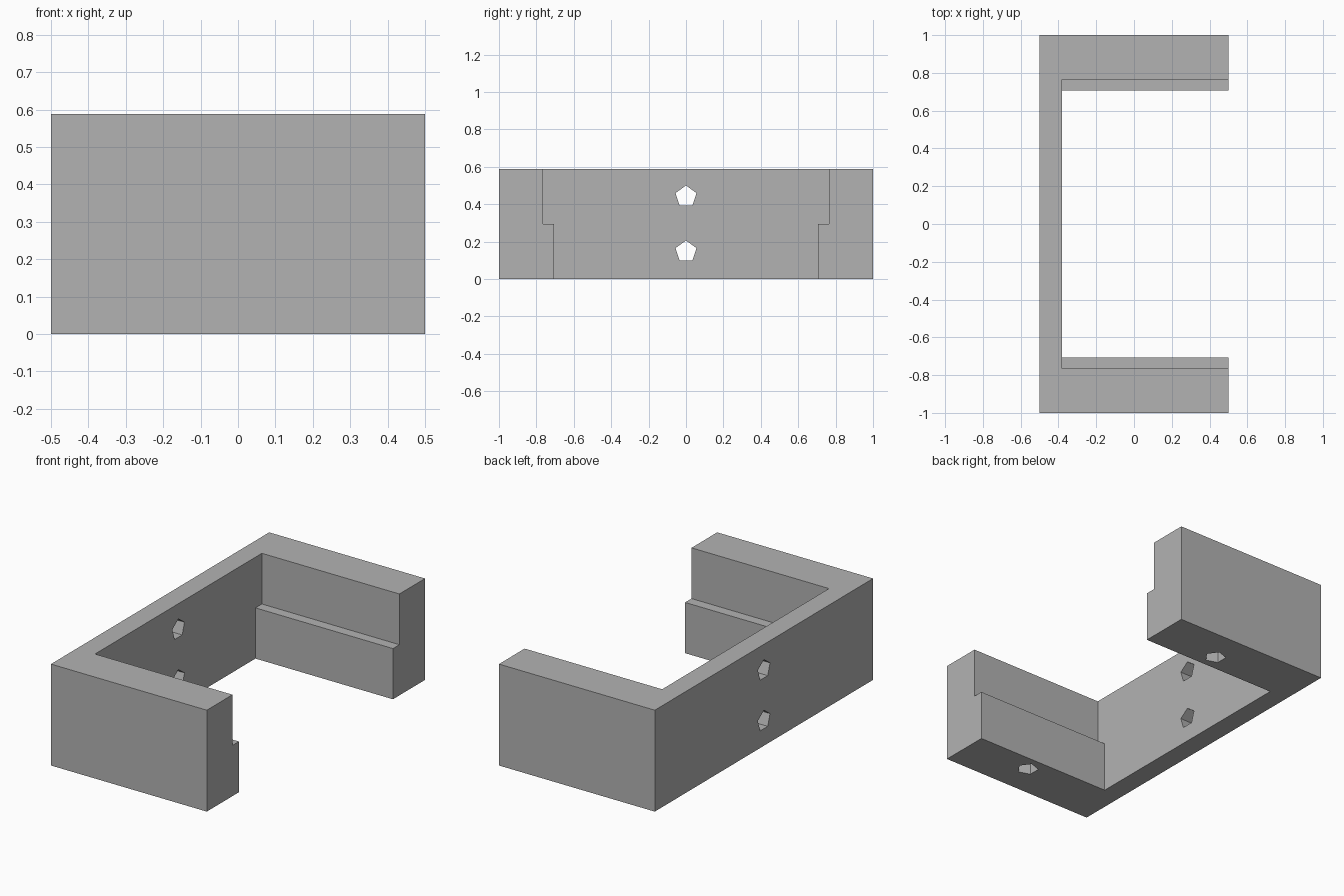
import bpy
import bmesh
from math import cos, sin, tau
from mathutils import Vector

UNIT = 1 / 17          # the part is 34 x 17 x 10 units
HEIGHT = 10 * UNIT

old = bpy.data.objects.get("Cube")
if old:
    bpy.data.objects.remove(old, do_unlink=True)

grey = bpy.data.materials.new("plain_grey")
grey.use_nodes = True
grey.diffuse_color = (0.45, 0.45, 0.45, 1)
grey.node_tree.nodes["Principled BSDF"].inputs["Base Color"].default_value = grey.diffuse_color


def prism(name, points, direction):
    """Extrude a flat outline along a direction into a closed solid."""
    bm = bmesh.new()
    face = bm.faces.new([bm.verts.new(p) for p in points])
    grown = bmesh.ops.extrude_face_region(bm, geom=[face])["geom"]
    verts = [v for v in grown if isinstance(v, bmesh.types.BMVert)]
    bmesh.ops.translate(bm, verts=verts, vec=direction)
    # Restore the starting cap if the extrusion consumed it
    if any(e.is_boundary for e in bm.edges):
        bmesh.ops.holes_fill(bm, edges=[e for e in bm.edges if e.is_boundary])
    bmesh.ops.recalc_face_normals(bm, faces=bm.faces)
    mesh = bpy.data.meshes.new(name)
    bm.to_mesh(mesh)
    bm.free()
    mesh.materials.append(grey)
    obj = bpy.data.objects.new(name, mesh)
    bpy.context.collection.objects.link(obj)
    return obj


def pentagon(centre, tip, side):
    """Five-sided outline whose first corner points towards tip."""
    centre, tip, side = Vector(centre), Vector(tip), Vector(side)
    return [centre + UNIT * (tip * cos(a) + side * sin(a))
            for a in (i * tau / 5 for i in range(5))]


# Solid block
body = prism("bracket_body",
             [(-0.5, -1, 0), (0.5, -1, 0), (0.5, 1, 0), (-0.5, 1, 0)],
             (0, 0, HEIGHT))

# Stepped channel, open at one end, leaves the back wall and two ledged arms
narrow, wide, step = 12 * UNIT, 13 * UNIT, 5 * UNIT
half = [(narrow, -0.1), (narrow, step), (wide, step), (wide, HEIGHT + 0.1)]
outline = half + [(-y, z) for y, z in reversed(half)]
wall_face = -0.5 + 2 * UNIT
cutters = [prism("channel_cutter", [(wall_face, y, z) for y, z in outline], (1.2, 0, 0))]

# Two holes through the back wall
for z in (HEIGHT / 4, HEIGHT * 3 / 4):
    cutters.append(prism("wall_hole_cutter",
                         pentagon((-0.6, 0, z), (0, 0, 1), (0, 1, 0)), (0.3, 0, 0)))

# One blind hole up into each arm
for y in (-0.8, 0.8):
    cutters.append(prism("arm_hole_cutter",
                         pentagon((0.09, y, -0.1), (1, 0, 0), (0, 1, 0)), (0, 0, 0.3)))

# Carve everything out of the block
bpy.context.view_layer.objects.active = body
for cutter in cutters:
    cutter.hide_render = True
    mod = body.modifiers.new("cut", "BOOLEAN")
    mod.operation = "DIFFERENCE"
    mod.solver = "EXACT"
    mod.object = cutter
    bpy.ops.object.modifier_apply(modifier=mod.name)
    bpy.data.objects.remove(cutter, do_unlink=True)
